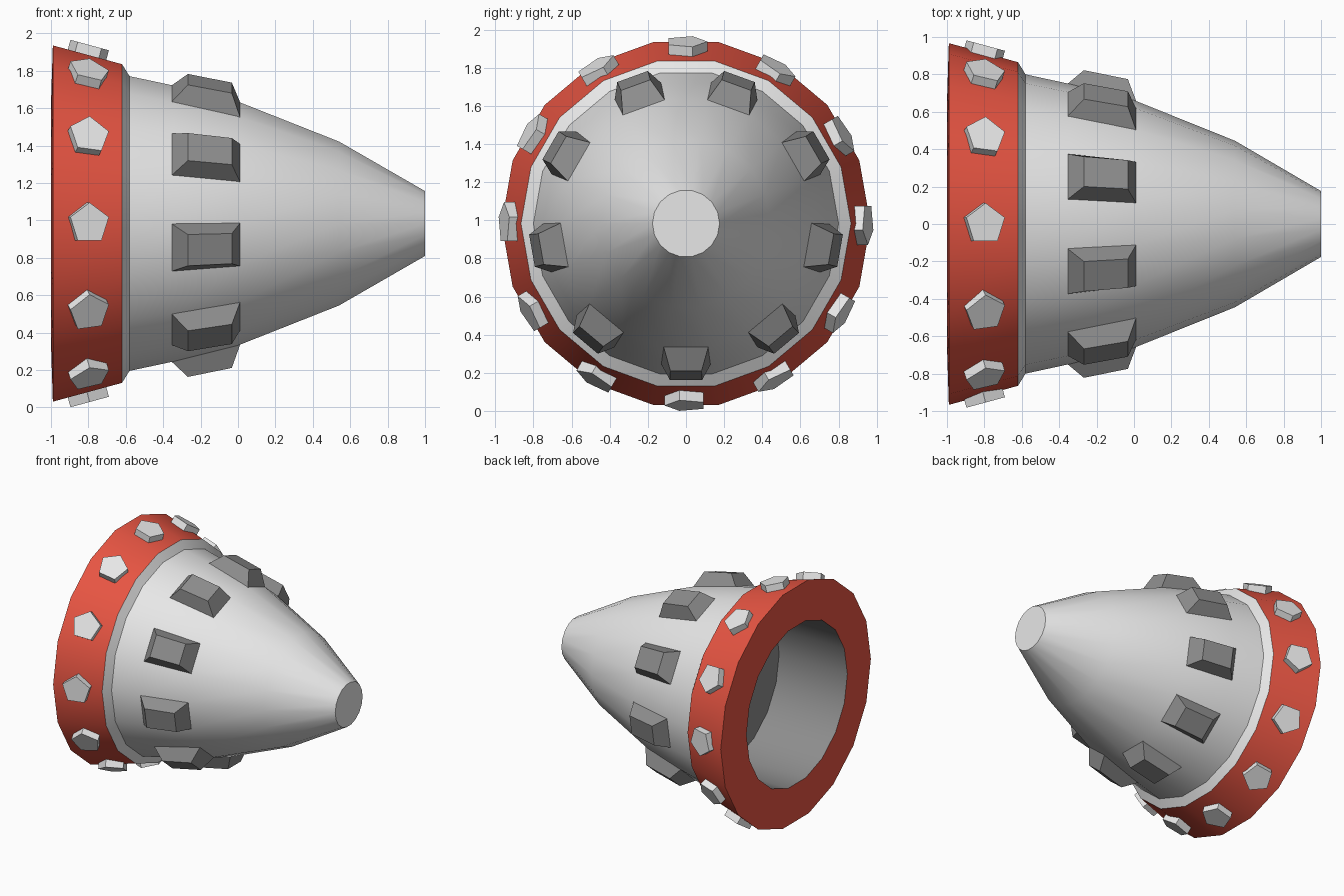
import bpy, bmesh, math
from mathutils import Vector

if "Cube" in bpy.data.objects:
    bpy.data.objects.remove(bpy.data.objects["Cube"])

CZ = 0.983      # height of the axis
N = 18          # sides of the turned parts


def material(name, rgb):
    m = bpy.data.materials.new(name)
    m.diffuse_color = (*rgb, 1)
    m.use_nodes = True
    m.node_tree.nodes["Principled BSDF"].inputs["Base Color"].default_value = m.diffuse_color
    return m


RED = material("red", (0.80, 0.09, 0.055))
LIGHT = material("light grey", (0.80, 0.80, 0.80))
DARK = material("dark grey", (0.27, 0.27, 0.27))


def finish(name, bm, mats, smooth=False):
    bmesh.ops.recalc_face_normals(bm, faces=bm.faces)
    me = bpy.data.meshes.new(name)
    bm.to_mesh(me)
    bm.free()
    ob = bpy.data.objects.new(name, me)
    ob.location.z = CZ
    bpy.context.collection.objects.link(ob)
    for m in mats:
        me.materials.append(m)
    if smooth:
        bpy.context.view_layer.objects.active = ob
        ob.select_set(True)
        bpy.ops.object.shade_smooth_by_angle(angle=math.radians(30))
        ob.select_set(False)
    return ob


def around(x, r, t, a):
    """Point at axial x, radius r, tangential offset t, turned by a from the top."""
    return Vector((x, r * math.sin(a) + t * math.cos(a), r * math.cos(a) - t * math.sin(a)))


# Turned hull: dark cavity, red rim, chamfer, nose cone
profile = [(-0.385, 0.65), (-1.0, 0.65), (-0.99, 0.967), (-0.62, 0.865), (-0.58, 0.80),
           (-0.34, 0.748), (0.0, 0.662), (0.54, 0.445), (1.0, 0.176)]
colour = [2, 1, 1, 0, 0, 0, 0, 0]
bm = bmesh.new()
rings = [[bm.verts.new(around(x, r, 0, (i + 0.5) * math.tau / N)) for i in range(N)]
         for x, r in profile]
for k in range(len(rings) - 1):
    for i in range(N):
        j = (i + 1) % N
        f = bm.faces.new((rings[k][i], rings[k][j], rings[k + 1][j], rings[k + 1][i]))
        f.material_index = colour[k]
bm.faces.new(rings[0]).material_index = 2   # cavity floor
bm.faces.new(rings[-1])                     # flat tip
finish("cone_hull", bm, [LIGHT, RED, DARK], smooth=True)


def prism(bm, low, high):
    a = [bm.verts.new(p) for p in low]
    b = [bm.verts.new(p) for p in high]
    bm.faces.new(a)
    bm.faces.new(b)
    for i in range(len(a)):
        j = (i + 1) % len(a)
        bm.faces.new((a[i], a[j], b[j], b[i]))


# Five-sided studs lying on the sloped red rim
bm = bmesh.new()
slope = math.atan(0.272)
c, s = math.cos(slope), math.sin(slope)
for k in range(12):
    a = k * math.tau / 12
    layers = []
    for h in (-0.04, 0.053):
        pts = []
        for i in range(5):
            u = 0.112 * math.sin(i * math.tau / 5)
            t = 0.112 * math.cos(i * math.tau / 5)
            pts.append(around(-0.807 + u * c + h * s, 0.903 - u * s + h * c, t, a))
        layers.append(pts)
    prism(bm, *layers)
finish("rim_studs", bm, [LIGHT])

# Bevelled cutter blocks around the cone
bm = bmesh.new()
for k in range(9):
    a = math.pi + k * math.tau / 9
    low = [around(x, r, t, a) for x, r, t in
           ((-0.375, 0.72, -0.139), (-0.375, 0.72, 0.139), (0.014, 0.64, 0.119), (0.014, 0.64, -0.119))]
    high = [around(x, r, t, a) for x, r, t in
            ((-0.268, 0.82, -0.085), (-0.268, 0.82, 0.085), (-0.033, 0.772, 0.082), (-0.033, 0.772, -0.082))]
    prism(bm, low, high)
finish("cutter_blocks", bm, [DARK])
